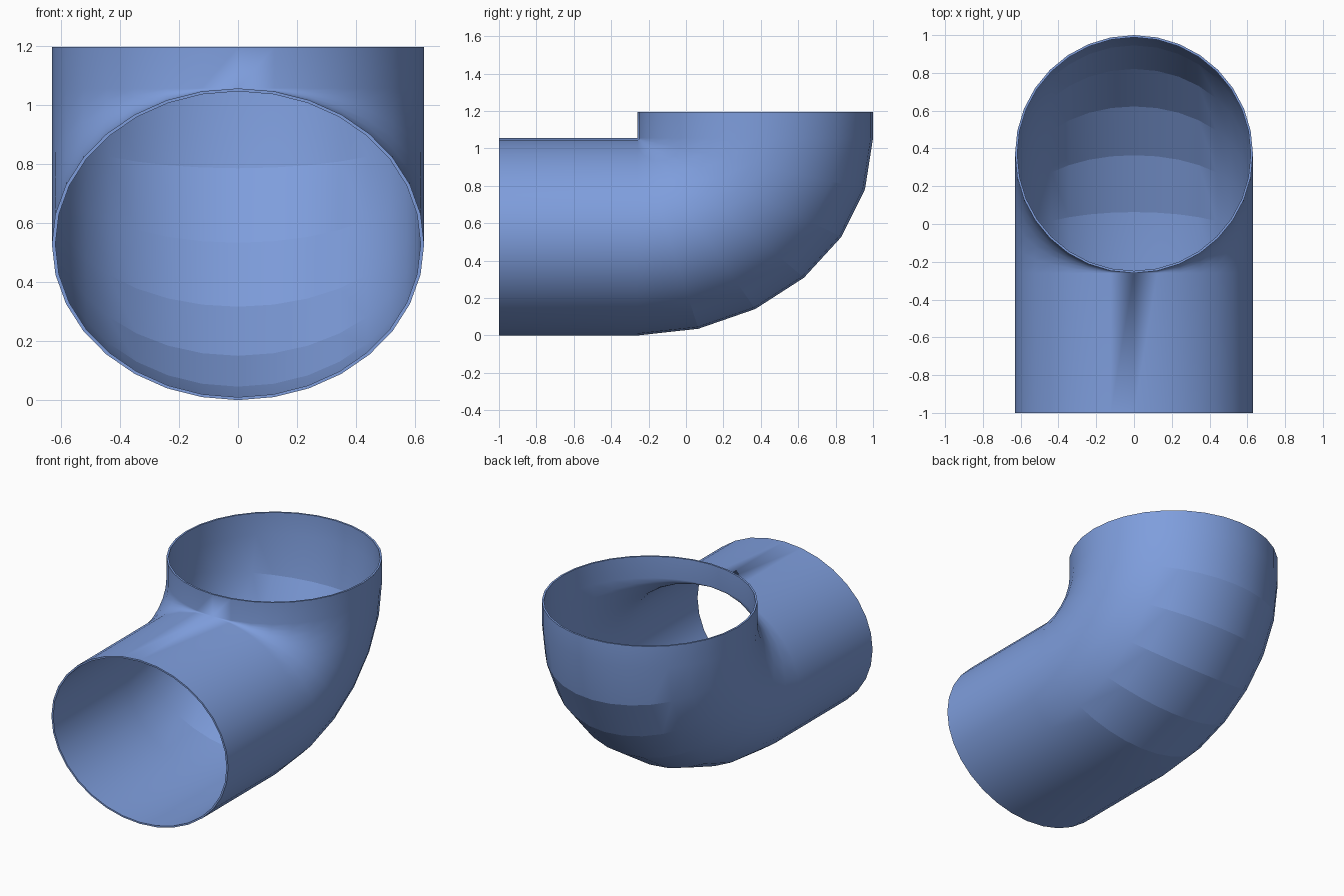
import bpy, bmesh
from math import sin, cos, pi, radians

if "Cube" in bpy.data.objects:
    bpy.data.objects.remove(bpy.data.objects["Cube"])

SIDES, STEPS = 32, 6
R, WALL = 0.63, 0.012
PIVOT_Y, PIVOT_Z, TOP = -0.26, 1.055, 1.195
ZS = PIVOT_Z / (2 * R)      # the elbow is slightly squashed in height

bm = bmesh.new()


def skin(radius):
    """Sweep a circular section: straight inlet, tight 90 degree bend, short collar."""
    # (bend angle, inlet shift in y, collar shift in z)
    stations = [(0, -1 - PIVOT_Y, 0)]
    stations += [(radians(90 * i / STEPS), 0, 0) for i in range(STEPS + 1)]
    stations += [(radians(90), 0, TOP - PIVOT_Z)]
    rings = []
    for t, dy, dz in stations:
        ring = []
        for k in range(SIDES):
            a = 2 * pi * k / SIDES
            d = R - radius * cos(a)
            ring.append(bm.verts.new((radius * sin(a), PIVOT_Y + d * sin(t) + dy,
                                      PIVOT_Z - d * cos(t) * ZS + dz)))
        rings.append(ring)
    return rings


def bridge(r1, r2):
    for k in range(SIDES):
        j = (k + 1) % SIDES
        bm.faces.new((r1[k], r1[j], r2[j], r2[k])).smooth = True


outer, inner = skin(R), skin(R - WALL)
for rings in (outer, inner):
    for r1, r2 in zip(rings, rings[1:]):
        bridge(r1, r2)
# rims closing the wall at both openings
bridge(outer[0], inner[0])
bridge(outer[-1], inner[-1])

# crisp rims, and visible bend seams on the back of the elbow
for rings in (outer, inner):
    for i, ring in enumerate(rings):
        rim = i in (0, len(rings) - 1)
        for k in range(SIDES):
            j = (k + 1) % SIDES
            back = cos(2 * pi * (k + 0.5) / SIDES) < -0.75 and 1 < i < len(rings) - 2
            if rim or back:
                bm.edges.get((ring[k], ring[j])).smooth = False

# the bend pinches to a point at the crotch
bmesh.ops.remove_doubles(bm, verts=bm.verts, dist=1e-4)
bmesh.ops.recalc_face_normals(bm, faces=bm.faces)

mesh = bpy.data.meshes.new("pipe_elbow")
bm.to_mesh(mesh)
bm.free()
obj = bpy.data.objects.new("pipe_elbow", mesh)
bpy.context.collection.objects.link(obj)

mat = bpy.data.materials.new("blue_pipe")
mat.diffuse_color = (0.21, 0.34, 0.72, 1)
mat.use_nodes = True
mat.node_tree.nodes["Principled BSDF"].inputs["Base Color"].default_value = mat.diffuse_color
mesh.materials.append(mat)
